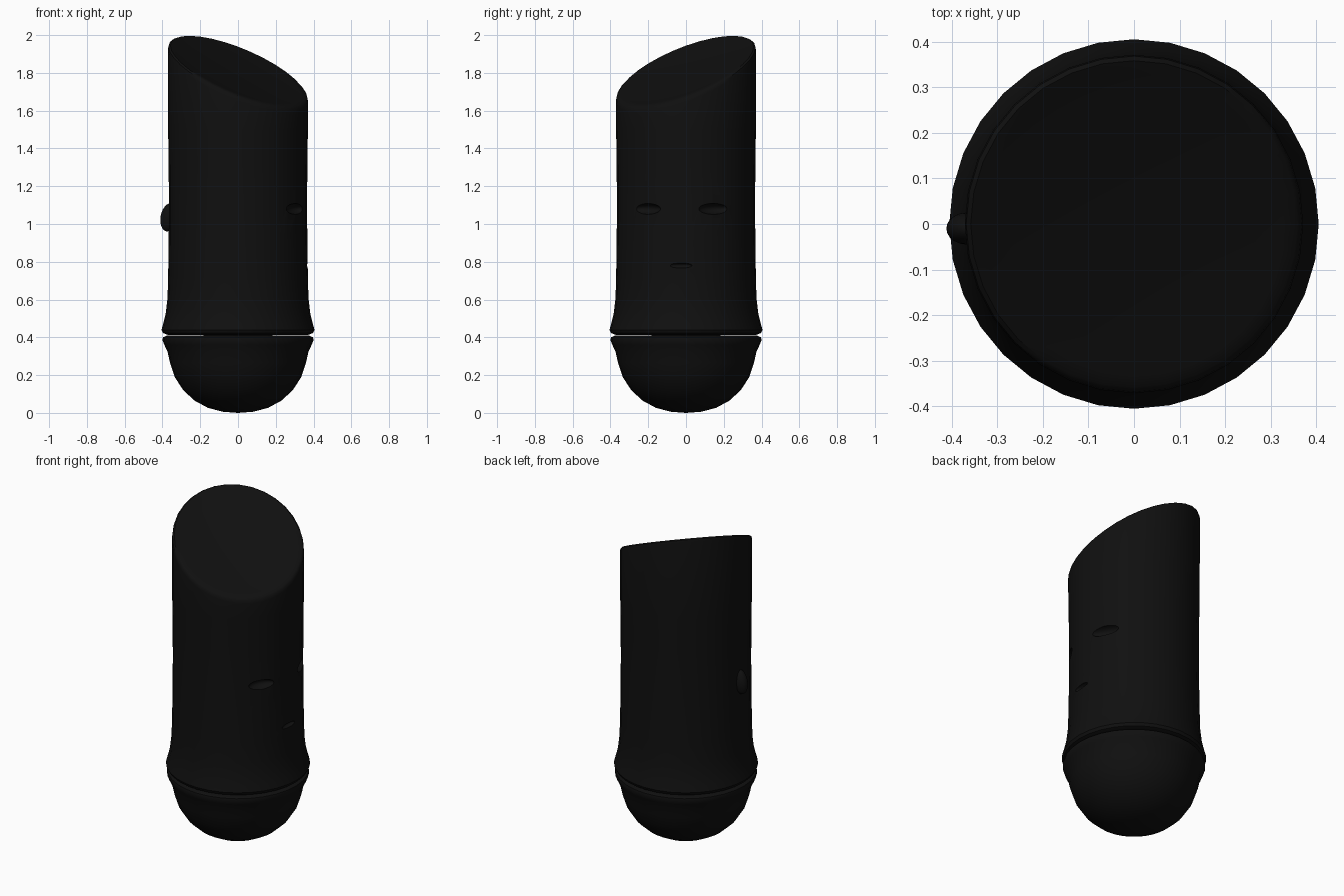
import bpy
import bmesh
import math

SIDES = 32

cube = bpy.data.objects.get("Cube")
if cube:
    bpy.data.objects.remove(cube, do_unlink=True)

black = bpy.data.materials.new("matte black")
black.use_nodes = True
colour = (0.005, 0.005, 0.005, 1)
black.diffuse_color = colour
black.node_tree.nodes["Principled BSDF"].inputs["Base Color"].default_value = colour


def level(z):
    """Height rule for a horizontal ring."""
    return lambda x, y: z


def slanted(drop):
    """Height rule for a ring on the diagonal cut."""
    return lambda x, y: 1.81 - 0.375 * x + 0.36 * y - drop


def lathe(name, rings):
    """Closed round solid from (radius, height rule) rings, bottom to top."""
    bm = bmesh.new()
    loops = []
    for r, height in rings:
        if r == 0:
            loops.append([bm.verts.new((0, 0, height(0, 0)))])
            continue
        loop = []
        for i in range(SIDES):
            a = math.tau * i / SIDES
            x, y = r * math.cos(a), r * math.sin(a)
            loop.append(bm.verts.new((x, y, height(x, y))))
        loops.append(loop)
    for low, high in zip(loops, loops[1:]):
        for i in range(SIDES):
            j = (i + 1) % SIDES
            if len(low) == 1:
                bm.faces.new((low[0], high[j], high[i]))
            elif len(high) == 1:
                bm.faces.new((low[i], low[j], high[0]))
            else:
                bm.faces.new((low[i], low[j], high[j], high[i]))
    bmesh.ops.recalc_face_normals(bm, faces=bm.faces)
    mesh = bpy.data.meshes.new(name)
    bm.to_mesh(mesh)
    bm.free()
    mesh.materials.append(black)
    obj = bpy.data.objects.new(name, mesh)
    bpy.context.collection.objects.link(obj)
    return obj


def ellipsoid(name, centre, radii):
    bpy.ops.mesh.primitive_uv_sphere_add(segments=20, ring_count=12, location=centre)
    obj = bpy.context.object
    obj.name = name
    obj.scale = radii
    obj.data.materials.append(black)
    return obj


def smooth(obj):
    bpy.ops.object.select_all(action="DESELECT")
    obj.select_set(True)
    bpy.context.view_layer.objects.active = obj
    bpy.ops.object.shade_smooth_by_angle(angle=math.radians(40))


# Rounded base with a flared lip
base = lathe("base_dome", [(r, level(z)) for r, z in (
    (0, 0), (0.08, 0.006), (0.16, 0.027), (0.23, 0.065), (0.29, 0.12),
    (0.335, 0.19), (0.36, 0.265), (0.373, 0.325), (0.39, 0.36), (0.4, 0.385),
    (0.397, 0.4), (0.375, 0.41), (0, 0.412))])

# Tall shaft: flared foot, straight wall, slightly dished diagonal cut
wall = [(r, level(z)) for r, z in (
    (0, 0.411), (0.37, 0.412), (0.397, 0.423), (0.405, 0.44), (0.395, 0.475),
    (0.382, 0.53), (0.373, 0.61), (0.37, 0.72), (0.367, 0.9), (0.366, 1.1),
    (0.367, 1.3), (0.37, 1.5))]
cut = [(0.371, slanted(0.025)), (0.368, slanted(0.008)), (0.358, slanted(0)),
       (0.33, slanted(0.003)), (0.27, slanted(0.012)), (0, slanted(0.015))]
shaft = lathe("shaft", wall + cut)

# Shallow slits carved in one side of the shaft
slits = [
    ellipsoid("upper_slit_cutter", (0.315, -0.21, 1.08), (0.05, 0.085, 0.03)),
    ellipsoid("upper_slit_cutter", (0.345, 0.15, 1.08), (0.05, 0.09, 0.03)),
    ellipsoid("lower_slit_cutter", (0.373, -0.03, 0.78), (0.025, 0.065, 0.014)),
]
slits[0].rotation_euler.z = math.radians(-33)
slits[1].rotation_euler.z = math.radians(24)
for cutter in slits:
    cutter.hide_render = True
    bpy.context.view_layer.objects.active = shaft
    mod = shaft.modifiers.new("slit", "BOOLEAN")
    mod.operation = "DIFFERENCE"
    mod.solver = "EXACT"
    mod.object = cutter
    bpy.ops.object.modifier_apply(modifier=mod.name)
    bpy.data.objects.remove(cutter, do_unlink=True)

# Small knot on the opposite side
knot = ellipsoid("knot", (-0.367, -0.01, 1.035), (0.043, 0.035, 0.075))
knot.rotation_euler.y = math.radians(10)

for part in (base, shaft, knot):
    smooth(part)
